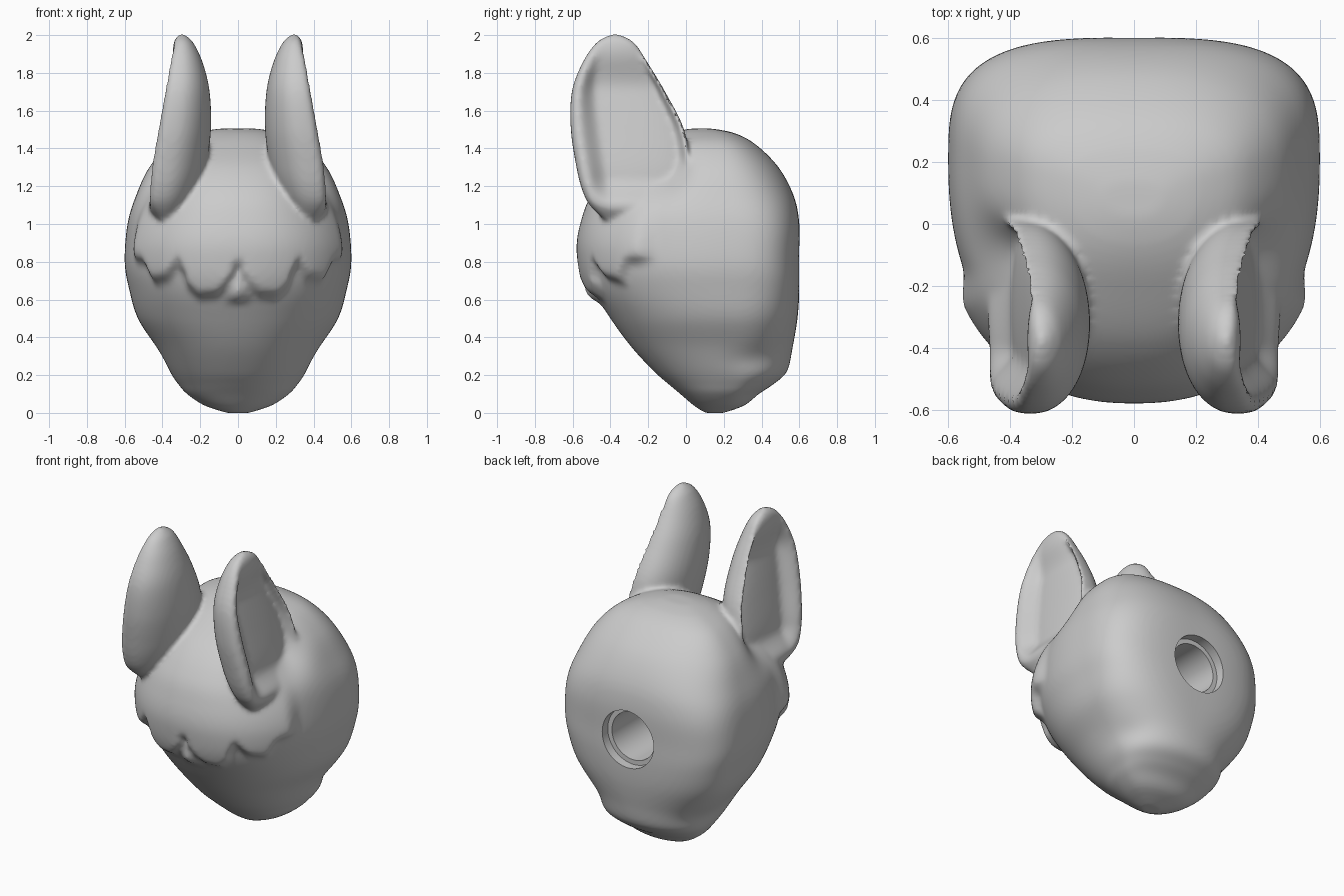
import bpy
import bmesh
import math

if "Cube" in bpy.data.objects:
    bpy.data.objects.remove(bpy.data.objects["Cube"], do_unlink=True)

grey = bpy.data.materials.new("plain grey")
grey.use_nodes = True
grey.diffuse_color = (0.6, 0.6, 0.6, 1)
grey.node_tree.nodes["Principled BSDF"].inputs["Base Color"].default_value = (0.6, 0.6, 0.6, 1)


def sample(rows, steps):
    """Catmull-Rom interpolation through the profile rows."""
    out = []
    for i in range(len(rows) - 1):
        a, b = rows[max(i - 1, 0)], rows[i]
        c, d = rows[i + 1], rows[min(i + 2, len(rows) - 1)]
        for s in range(steps):
            t = s / steps
            out.append([q + 0.5 * t * (r - p + t * (2 * p - 5 * q + 4 * r - e + t * (3 * (q - r) + e - p)))
                        for p, q, r, e in zip(a, b, c, d)])
    return out + [list(rows[-1])]


def loft(name, rings):
    """Closed skin over a stack of rings."""
    bm = bmesh.new()
    loops = [[bm.verts.new(p) for p in ring] for ring in rings]
    n = len(loops[0])
    for lo, hi in zip(loops, loops[1:]):
        for i in range(n):
            j = (i + 1) % n
            bm.faces.new((lo[i], lo[j], hi[j], hi[i]))
    bm.faces.new(loops[0][::-1])
    bm.faces.new(loops[-1])
    bmesh.ops.recalc_face_normals(bm, faces=bm.faces)
    mesh = bpy.data.meshes.new(name)
    bm.to_mesh(mesh)
    bm.free()
    obj = bpy.data.objects.new(name, mesh)
    bpy.context.collection.objects.link(obj)
    mesh.materials.append(grey)
    return obj


def power(v, e):
    return math.copysign(abs(v) ** e, v)


def ramp(v, lo, hi):
    t = min(max((v - lo) / (hi - lo), 0), 1)
    return t * t * (3 - 2 * t)


# Lower edge of the fringe: distance from the middle, height
FRINGE = [(0, 0.77), (0.05, 0.68), (0.1, 0.61), (0.2, 0.60), (0.25, 0.65), (0.3, 0.79),
          (0.36, 0.70), (0.43, 0.68), (0.48, 0.79), (0.54, 0.80), (0.7, 0.84)]


def fringe_edge(x):
    for (a, za), (b, zb) in zip(FRINGE, FRINGE[1:]):
        if x <= b:
            return za + (zb - za) * (x - a) / (b - a)
    return FRINGE[-1][1]


def dent(point, centre, size):
    return math.exp(-sum(((p - c) / r) ** 2 for p, c, r in zip(point, centre, size)))


def relief(x, y, z):
    """Raised fringe, small brow point, cheek hollows and dips below the ears."""
    x = abs(x)
    edge = fringe_edge(x)
    lift = 0.05 * ramp(z, edge - 0.015, edge + 0.05) * (1 - ramp(z, 0.85, 1.2)) * (1 - ramp(y, -0.25, -0.14))
    if y < 0:
        lift += 0.05 * max(0, 1 - x / 0.08) * ramp(z, 0.57, 0.62) * (1 - ramp(z, 0.62, 0.78))
    lift -= 0.022 * dent((x, y, z), (0.34, 0.36, 0.29), (0.14, 0.12, 0.07))
    return lift - 0.08 * dent((x, y, z), (0.45, -0.13, 1.28), (0.15, 0.13, 0.13))


# Head profile: height, front y, back y, half width
HEAD = [(0, 0.1, 0.2, 0.06), (0.04, 0.04, 0.31, 0.18), (0.1, -0.03, 0.385, 0.27),
        (0.15, -0.09, 0.46, 0.315), (0.22, -0.17, 0.535, 0.365), (0.35, -0.29, 0.565, 0.435),
        (0.5, -0.4, 0.59, 0.53), (0.65, -0.49, 0.6, 0.575), (0.8, -0.525, 0.6, 0.6),
        (1, -0.53, 0.6, 0.585), (1.15, -0.5, 0.57, 0.54), (1.3, -0.38, 0.49, 0.47),
        (1.42, -0.2, 0.37, 0.36), (1.48, -0.08, 0.26, 0.23), (1.505, 0.02, 0.14, 0.1)]
rings = []
for z, front, back, w in sample(HEAD, 7):
    mid = front + 0.65 * (back - front)
    front_exp = 2 / (2.2 + 0.12 * ramp(z, 0.5, 0.8))
    back_exp = 2 / (2.1 + 1.1 * ramp(z, 0.25, 0.75) - 0.8 * ramp(z, 0.9, 1.35))
    ring = []
    for i in range(160):
        a = math.tau * i / 160
        c, s = math.cos(a), math.sin(a)
        e = back_exp if s > 0 else front_exp
        x = w * power(c, e)
        y = mid + (back - mid if s > 0 else mid - front) * power(s, e)
        r = relief(x, y, z)
        ring.append((x + r * c, y + r * s, z))
    rings.append(ring)
head = loft("head", rings)

# Ears: height, front y, back y, inner x, outer x; the outer side is scooped
EAR = [(1.02, -0.43, -0.1, 0.3, 0.43), (1.1, -0.51, -0.04, 0.25, 0.485), (1.18, -0.55, 0, 0.21, 0.495),
       (1.3, -0.58, 0.02, 0.17, 0.49), (1.5, -0.61, -0.01, 0.143, 0.455), (1.7, -0.605, -0.11, 0.15, 0.415),
       (1.85, -0.55, -0.2, 0.185, 0.38), (1.95, -0.485, -0.265, 0.23, 0.345), (1.99, -0.43, -0.32, 0.265, 0.325),
       (2.005, -0.39, -0.36, 0.285, 0.305)]
ears = []
for side, label in ((1, "left"), (-1, "right")):
    rings = []
    for z, front, back, xi, xo in sample(EAR, 6):
        mid, half = (front + back) / 2, (back - front) / 2
        rim = xi + 0.62 * (xo - xi)
        scoop = 0.1 * ramp(z, 1.06, 1.25) * (1 - ramp(z, 1.7, 1.98))
        ring = []
        for i in range(80):
            a = math.tau * i / 80
            c, s = math.cos(a), math.sin(a)
            if c < 0:
                x = rim + (rim - xi) * c
            else:
                hollow = ramp(s, -0.9, -0.45) * (1 - ramp(s, 0.8, 1))
                x = rim + (xo - rim) * power(c, 0.45) - scoop * hollow
            ring.append((side * x, mid + half * s, z))
        rings.append(ring)
    ears.append(loft(label + "_ear", rings))

# Fuse into one softly blended body
bpy.ops.object.select_all(action="DESELECT")
for obj in ears + [head]:
    obj.select_set(True)
bpy.context.view_layer.objects.active = head
bpy.ops.object.join()
remesh = head.modifiers.new("fuse", "REMESH")
remesh.mode = "VOXEL"
remesh.voxel_size = 0.014
soften = head.modifiers.new("soften", "SMOOTH")
soften.factor = 0.5
soften.iterations = 8

# Stepped round socket in the back
for radius, depth in ((0.185, 0.06), (0.155, 0.4)):
    bpy.ops.mesh.primitive_cylinder_add(vertices=64, radius=radius, depth=depth + 0.2,
                                        location=(0, 0.7 - depth / 2, 0.79), rotation=(math.pi / 2, 0, 0))
    cutter = bpy.context.object
    cutter.name = "socket_cutter"
    cutter.data.materials.append(grey)
    cutter.hide_render = True
    cut = head.modifiers.new("socket", "BOOLEAN")
    cut.operation = "DIFFERENCE"
    cut.solver = "EXACT"
    cut.object = cutter
    bpy.context.view_layer.objects.active = head
    bpy.ops.object.select_all(action="DESELECT")
    head.select_set(True)
    for mod in [m.name for m in head.modifiers]:
        bpy.ops.object.modifier_apply(modifier=mod)
    bpy.data.objects.remove(cutter, do_unlink=True)

for poly in head.data.polygons:
    poly.material_index = 0
bpy.ops.object.shade_smooth_by_angle(angle=math.radians(50))
